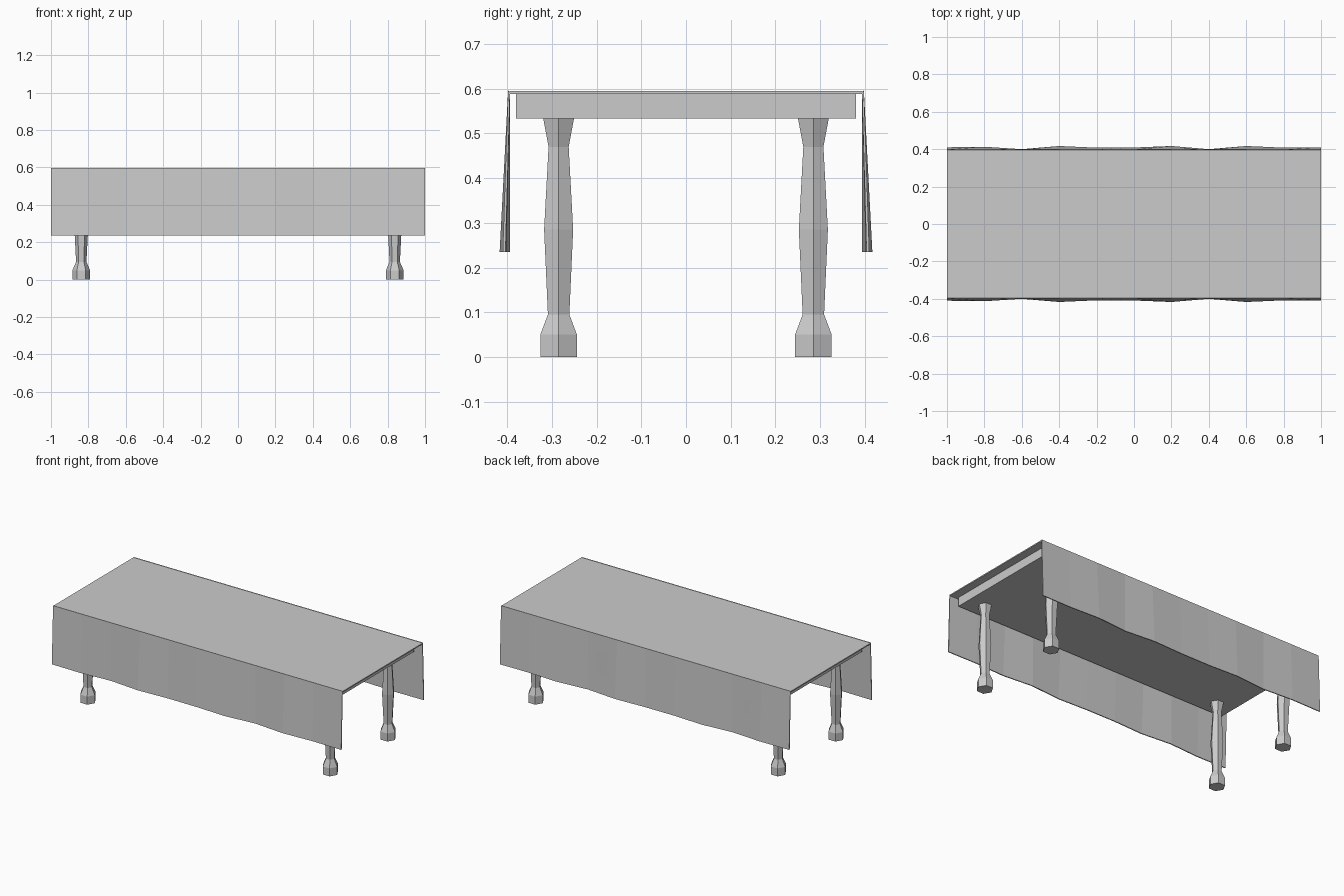
import bpy, bmesh, math

if "Cube" in bpy.data.objects:
    bpy.data.objects.remove(bpy.data.objects["Cube"])

grey = bpy.data.materials.new("plain grey")
grey.diffuse_color = (0.6, 0.6, 0.6, 1)
grey.use_nodes = True
grey.node_tree.nodes["Principled BSDF"].inputs["Base Color"].default_value = grey.diffuse_color


def finish(name, bm):
    bmesh.ops.recalc_face_normals(bm, faces=bm.faces[:])
    me = bpy.data.meshes.new(name)
    bm.to_mesh(me)
    bm.free()
    me.materials.append(grey)
    ob = bpy.data.objects.new(name, me)
    bpy.context.collection.objects.link(ob)
    return ob


def box(name, hx, hy, z0, z1):
    bm = bmesh.new()
    bmesh.ops.create_cube(bm, size=1)
    for v in bm.verts:
        v.co = (v.co.x * 2 * hx, v.co.y * 2 * hy, z0 if v.co.z < 0 else z1)
    return finish(name, bm)


def loft(name, rings):
    """Skin a closed tube through equal-sized rings and cap both ends."""
    bm = bmesh.new()
    loops = [[bm.verts.new(p) for p in ring] for ring in rings]
    n = len(loops[0])
    for a, b in zip(loops, loops[1:]):
        for i in range(n):
            j = (i + 1) % n
            bm.faces.new((a[i], a[j], b[j], b[i]))
    bm.faces.new(loops[0])
    bm.faces.new(loops[-1])
    return finish(name, bm)


# Table block and the thin cloth lying on it
box("table_block", 0.95, 0.38, 0.533, 0.588)
box("cloth_top", 1.0, 0.395, 0.588, 0.595)

# Hanging cloth sides, flaring into gentle folds at the hem
folds = [0.410, 0.413, 0.400, 0.417, 0.408, 0.409, 0.417, 0.400, 0.417, 0.408, 0.410]
for side, name in ((-1, "front_cloth_drop"), (1, "back_cloth_drop")):
    rings = []
    for i, hem in enumerate(folds):
        x = -1 + 0.2 * i
        rings.append([(x, side * 0.398, 0.597), (x, side * hem, 0.235),
                      (x, side * (hem - 0.006), 0.235), (x, side * 0.394, 0.590)])
    loft(name, rings)

# Six-sided turned legs: (radius, height)
profile = [(0.0473, 0), (0.0473, 0.05), (0.0277, 0.095),
           (0.0375, 0.285), (0.026, 0.47), (0.04, 0.535)]
for sx, xn in ((-1, "left"), (1, "right")):
    for sy, yn in ((-1, "front"), (1, "back")):
        loft(f"{yn}_{xn}_leg",
             [[(sx * 0.838 + r * math.cos(k * math.pi / 3),
                sy * 0.285 + r * math.sin(k * math.pi / 3), z) for k in range(6)]
              for r, z in profile])
